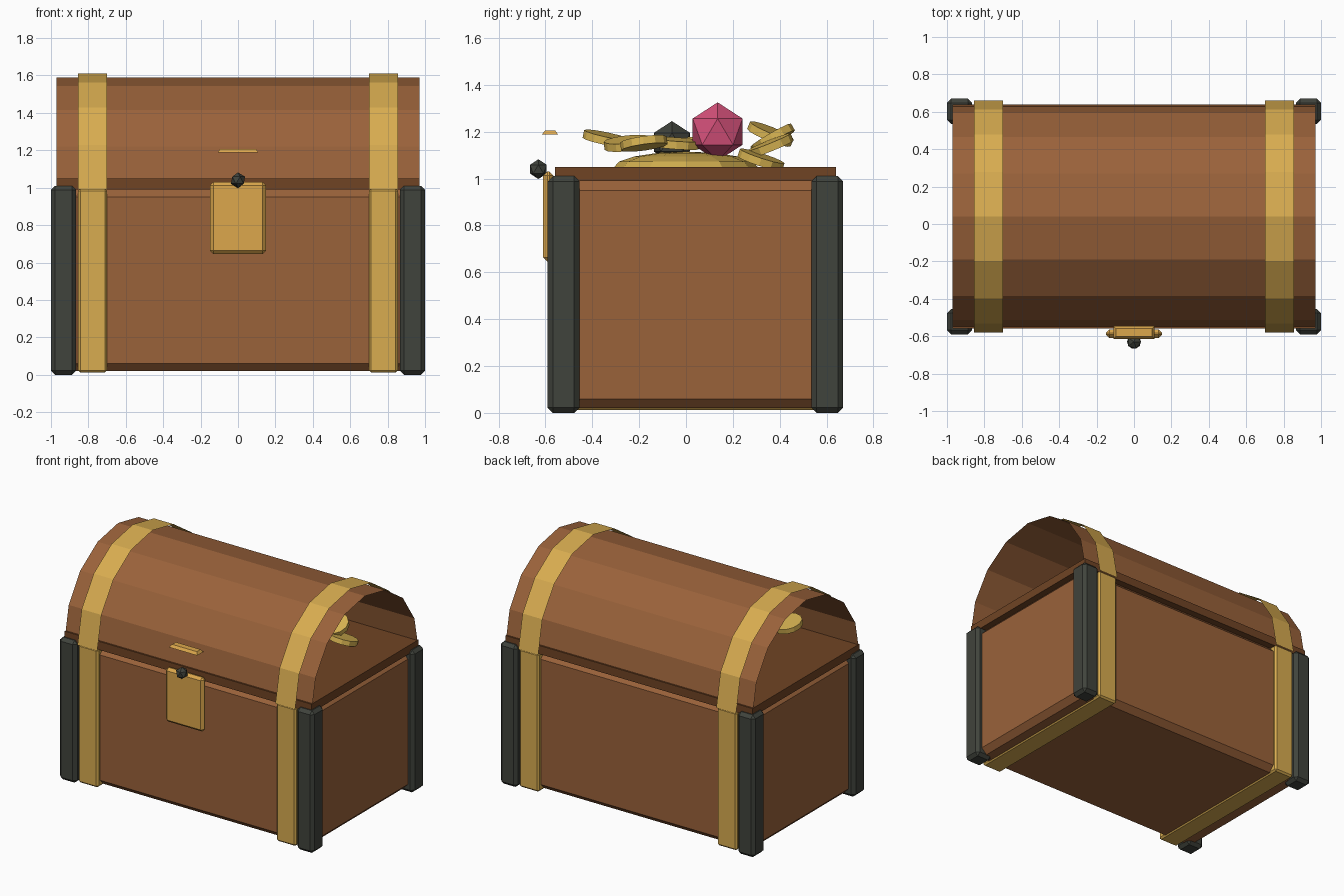
import bpy, bmesh, math
from mathutils import Matrix, Vector

old = bpy.data.objects.get("Cube")
if old:
    bpy.data.objects.remove(old, do_unlink=True)


def material(name, rgb):
    """Flat material from an sRGB triple (0-255)."""
    lin = [((c / 255 + 0.055) / 1.055) ** 2.4 for c in rgb] + [1]
    m = bpy.data.materials.new(name)
    m.use_nodes = True
    m.diffuse_color = lin
    m.node_tree.nodes["Principled BSDF"].inputs["Base Color"].default_value = lin
    return m


WOOD = material("wood", (154, 98, 58))
DARK_WOOD = material("dark wood", (112, 68, 36))
GOLD = material("gold", (216, 172, 80))
BRASS = material("brass", (220, 167, 76))
COIN = material("coin gold", (216, 180, 82))
IRON = material("dark iron", (64, 67, 60))
PINK = material("pink gem", (216, 82, 124))


def finish(name, bm, mat):
    mesh = bpy.data.meshes.new(name)
    bm.to_mesh(mesh)
    bm.free()
    mesh.materials.append(mat)
    obj = bpy.data.objects.new(name, mesh)
    bpy.context.collection.objects.link(obj)
    return obj


def box(name, lo, hi, mat, bevel=0.0):
    lo, hi = Vector(lo), Vector(hi)
    bm = bmesh.new()
    bmesh.ops.create_cube(bm, size=1, matrix=Matrix.Translation((lo + hi) / 2)
                          @ Matrix.Diagonal((*(hi - lo), 1)))
    if bevel:
        bmesh.ops.bevel(bm, geom=bm.edges[:], offset=bevel, segments=1,
                        affect='EDGES')
    return finish(name, bm, mat)


def arch(name, x0, x1, radius, mat, steps=8):
    """Open half-barrel sheet running along x."""
    bm = bmesh.new()
    rows = []
    for i in range(steps + 1):
        a = math.pi * i / steps
        y, z = 0.04 - radius * math.cos(a), 0.99 + radius * math.sin(a)
        rows.append([bm.verts.new((x, y, z)) for x in (x0, x1)])
    for (a, b), (c, d) in zip(rows, rows[1:]):
        bm.faces.new((a, b, d, c))
    return finish(name, bm, mat)


def gem(name, centre, radius, mat):
    bm = bmesh.new()
    bmesh.ops.create_icosphere(bm, subdivisions=1, radius=radius,
                               matrix=Matrix.Translation(centre))
    return finish(name, bm, mat)


def coin(name, centre, tilt_x, tilt_y):
    bm = bmesh.new()
    turn = (Matrix.Rotation(math.radians(tilt_x), 4, 'X')
            @ Matrix.Rotation(math.radians(tilt_y), 4, 'Y'))
    bmesh.ops.create_cone(bm, cap_ends=True, segments=12, radius1=0.1,
                          radius2=0.1, depth=0.034,
                          matrix=Matrix.Translation(centre) @ turn)
    return finish(name, bm, COIN)


# Wooden body, rim slab and barrel lid
box("body", (-0.96, -0.55, 0.02), (0.96, 0.63, 0.99), WOOD, 0.04)
box("rim_slab", (-0.97, -0.56, 0.99), (0.97, 0.64, 1.05), DARK_WOOD)
arch("lid", -0.97, 0.97, 0.6, WOOD)

# Corner posts and gold bands on both sides
for side, s in (("right", -1), ("left", 1)):
    for end, y0, y1 in (("front", -0.59, -0.455), ("back", 0.535, 0.67)):
        x0, x1 = sorted((0.865 * s, s))
        box(f"{end}_{side}_post", (x0, y0, 0), (x1, y1, 1.01), IRON, 0.022)
    x0, x1 = sorted((0.7 * s, 0.855 * s))
    box(f"{side}_body_band", (x0, -0.575, 0.012), (x1, 0.655, 0.995), GOLD, 0.012)
    arch(f"{side}_lid_band", x0, x1, 0.62, GOLD)

# Lock plate, knob and small latch ridge
box("lock_plate", (-0.15, -0.61, 0.645), (0.15, -0.565, 1.03), BRASS, 0.018)
gem("lock_knob", (0, -0.63, 1.04), 0.042, IRON)
ridge = box("latch_ridge", (-0.11, -0.615, 1.187), (0.11, -0.545, 1.206), BRASS)
for v in ridge.data.vertices:
    if v.co.z > 1.2:
        v.co.x *= 0.88
        v.co.y = -0.58 + (v.co.y + 0.58) * 0.6

# Low treasure mound: upper half of a flattened ball
bm = bmesh.new()
bmesh.ops.create_uvsphere(bm, u_segments=12, v_segments=8, radius=1,
                          matrix=Matrix.Translation((0, 0, 1.045))
                          @ Matrix.Diagonal((0.45, 0.31, 0.07, 1)))
bmesh.ops.delete(bm, geom=[v for v in bm.verts if v.co.z < 1.04],
                 context='VERTS')
finish("treasure_mound", bm, COIN)

# Loose coins: position, then tilt about x and y
coins = [
    ((-0.56, -0.34, 1.17), -12, 6), ((-0.3, -0.25, 1.15), 6, 10),
    ((0.25, -0.18, 1.15), 8, -8), ((0.1, -0.04, 1.15), -4, 5),
    ((-0.15, 0.02, 1.15), 5, -6), ((0.6, 0.32, 1.08), -18, 6),
    ((0.5, 0.36, 1.14), 22, 4), ((0.3, 0.37, 1.17), 30, -5),
    ((-0.1, 0.36, 1.19), -22, 8), ((-0.35, 0.34, 1.13), 28, 0),
]
for i, (pos, tx, ty) in enumerate(coins):
    coin(f"coin_{i + 1}", pos, tx, ty)

# Gems on the pile
gem("pink_gem", (0.15, 0.135, 1.2), 0.125, PINK)
gem("dark_gem", (-0.15, -0.06, 1.155), 0.09, IRON)
